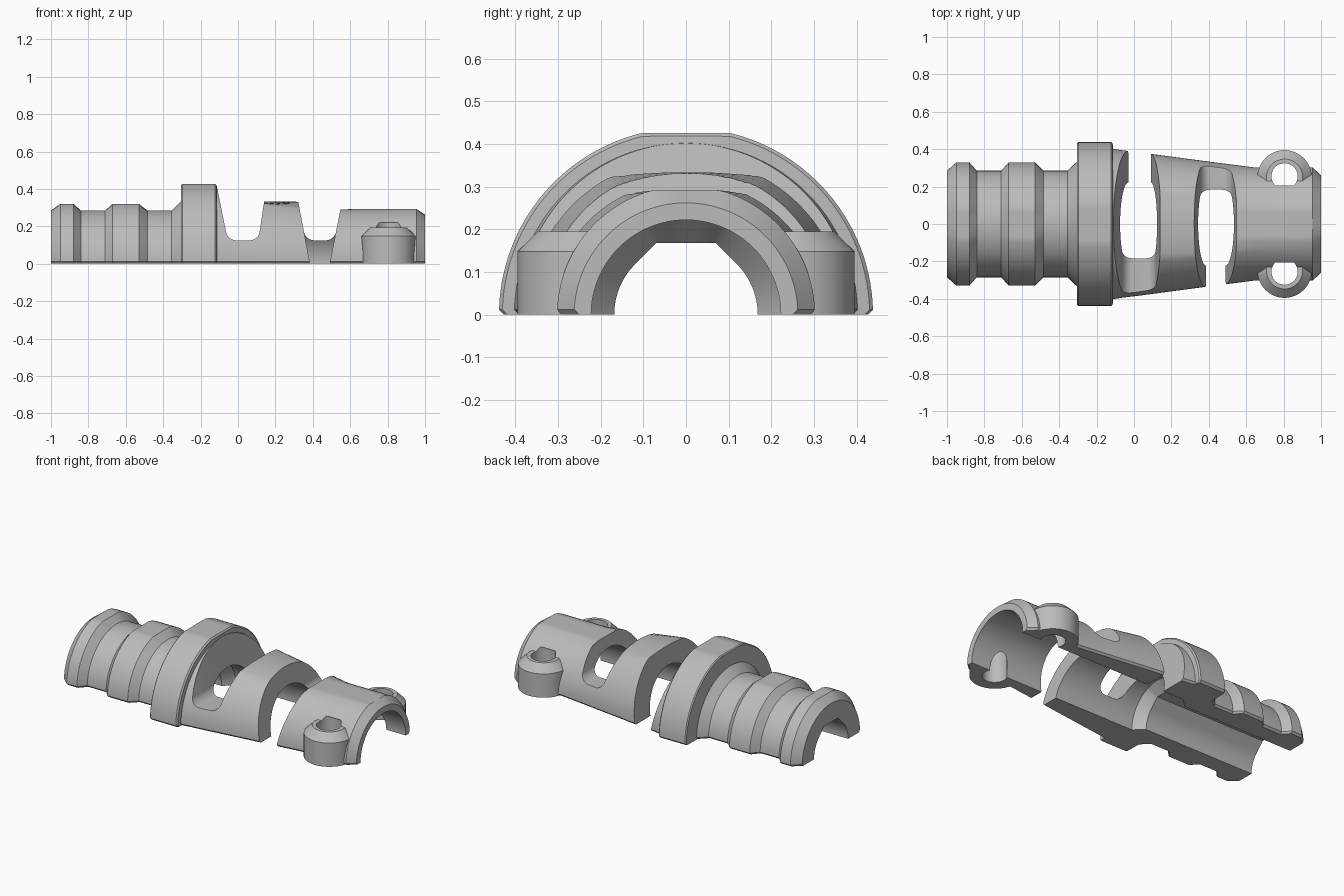
import bpy, bmesh, math
from mathutils import Matrix

if "Cube" in bpy.data.objects:
    bpy.data.objects.remove(bpy.data.objects["Cube"], do_unlink=True)

grey = bpy.data.materials.new("plain_grey")
grey.use_nodes = True
grey.diffuse_color = (0.5, 0.5, 0.5, 1)
grey.node_tree.nodes["Principled BSDF"].inputs["Base Color"].default_value = grey.diffuse_color
SEG = 64


def finish(bm, name):
    bmesh.ops.recalc_face_normals(bm, faces=bm.faces)
    mesh = bpy.data.meshes.new(name)
    bm.to_mesh(mesh)
    bm.free()
    mesh.materials.append(grey)
    obj = bpy.data.objects.new(name, mesh)
    bpy.context.collection.objects.link(obj)
    return obj


def loft(name, sections):
    """Join closed cross-sections, each a list of points, into a solid."""
    bm = bmesh.new()
    rings = [[bm.verts.new(p) for p in s] for s in sections]
    for a, b in zip(rings, rings[1:]):
        for i in range(len(a)):
            j = (i + 1) % len(a)
            bm.faces.new((a[i], a[j], b[j], b[i]))
    bm.faces.new(rings[0])
    bm.faces.new(rings[-1])
    return finish(bm, name)


def shell_section(x, r, top):
    """Half disc with a flattened crown and a small chamfer at the base."""
    e = 0.012
    arc = [(x, r - e, 0)]
    a0 = math.asin(e / r)
    for i in range(SEG + 1):
        a = a0 + (math.pi - 2 * a0) * i / SEG
        arc.append((x, r * math.cos(a), min(r * math.sin(a), top)))
    return arc + [(x, e - r, 0)]


def bore_section(x, r, roofed):
    """Round bore, or one with sloped shoulders and a flat roof."""
    arc = [(x, r, -0.1)]
    for i in range(SEG + 1):
        a = math.pi * i / SEG
        up = min(a, math.pi - a)
        rho = r
        if roofed and up > math.pi / 4:
            rho = min(r / math.cos(up - math.pi / 4), r / math.sin(up))
        arc.append((x, rho * math.cos(a), rho * math.sin(a)))
    return arc + [(x, -r, -0.1)]


def boolean(target, tool, operation="DIFFERENCE"):
    mod = target.modifiers.new(operation, "BOOLEAN")
    mod.operation, mod.solver, mod.object = operation, "EXACT", tool
    bpy.context.view_layer.objects.active = target
    bpy.ops.object.modifier_apply(modifier=mod.name)
    bpy.data.objects.remove(tool, do_unlink=True)


def slot(left, right, floor, y0, y1, rounding):
    """Tapered slot cutter; left and right are (x at base, x per unit height)."""
    at = lambda side, z: side[0] + side[1] * z
    section = [(at(left, floor), floor), (at(right, floor), floor),
               (at(right, 0.6), 0.6), (at(left, 0.6), 0.6)]
    tool = loft("slot_cutter", [[(x, y, z) for x, z in section] for y in (y0, y1)])
    if rounding:
        bm = bmesh.new()
        bm.from_mesh(tool.data)
        edges = [e for e in bm.edges
                 if all(abs(v.co.z - floor) < 1e-4 for v in e.verts)
                 and abs(e.verts[0].co.y - e.verts[1].co.y) > 0.1]
        bmesh.ops.bevel(bm, geom=edges, offset=rounding, segments=6,
                        profile=0.5, affect="EDGES")
        bm.to_mesh(tool.data)
        bm.free()
    return tool


def turned_post(name, x, y, profile):
    """Upright round solid from (radius, height) pairs."""
    n = 48
    return loft(name, [[(x + r * math.cos(2 * math.pi * i / n),
                         y + r * math.sin(2 * math.pi * i / n), z)
                        for i in range(n)] for r, z in profile])


# Half-round housing: ribbed neck, collar, tapered body, plain end
outline = [
    (-1, 0.285, 0.32), (-0.95, 0.33, 0.32), (-0.88, 0.33, 0.32), (-0.84, 0.285, 0.32),
    (-0.71, 0.285, 0.32), (-0.67, 0.33, 0.32), (-0.53, 0.33, 0.32), (-0.485, 0.285, 0.32),
    (-0.355, 0.285, 0.32), (-0.306, 0.333, 0.333), (-0.304, 0.432, 0.421),
    (-0.298, 0.438, 0.426), (-0.122, 0.438, 0.426), (-0.114, 0.43, 0.418),
    (-0.112, 0.402, 0.402), (-0.06, 0.394, 0.394), (0.03, 0.383, 0.335),
    (0.43, 0.33, 0.335), (0.46, 0.326, 0.29), (0.65, 0.302, 0.292),
    (0.955, 0.302, 0.292), (1, 0.262, 0.262),
]
housing = loft("half_housing", [shell_section(*s) for s in outline])

# Mounting lugs on both sides
for side in (1, -1):
    lug = turned_post("lug", 0.805, side * 0.25,
                      [(0.145, 0), (0.145, 0.148), (0.097, 0.195)])
    boolean(housing, lug, "UNION")

# Stepped bore
boolean(housing, loft("bore_cutter", [bore_section(*s) for s in (
    (-1.1, 0.168, True), (-0.23, 0.168, True), (-0.17, 0.222, False),
    (1.1, 0.222, False))]))

# Two slots, each open to the base on one side only
for left, right, side in (((-0.03, -0.2), (0.09, 0.15), 1),
                          ((0.385, -0.19), (0.49, 0.2), -1)):
    boolean(housing, slot(left, right, 0.125, -0.6, 0.6, 0.045))
    boolean(housing, slot(left, right, -0.1, 0, side * 0.6, 0))

# Screw holes
for side in (1, -1):
    boolean(housing, turned_post("hole_cutter", 0.805, side * 0.255,
                                 [(0.07, -0.1), (0.07, 0.22)]))

bpy.ops.object.select_all(action="DESELECT")
housing.select_set(True)
bpy.context.view_layer.objects.active = housing
bpy.ops.object.shade_smooth_by_angle(angle=math.radians(25))
